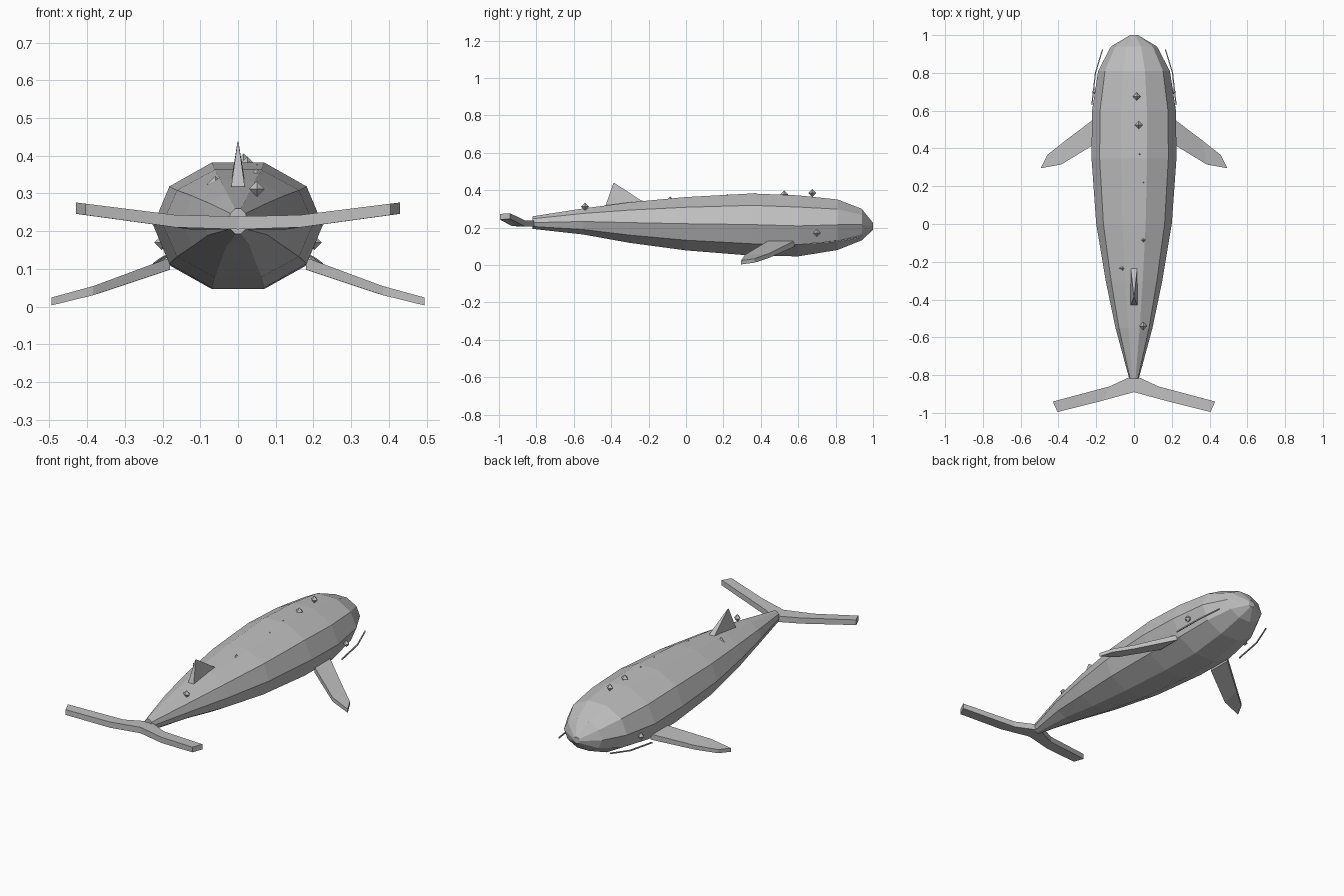
import bpy, bmesh, math
from mathutils import Matrix

if "Cube" in bpy.data.objects:
    bpy.data.objects.remove(bpy.data.objects["Cube"])

grey = bpy.data.materials.new("whale grey")
grey.diffuse_color = (0.52, 0.52, 0.52, 1)
grey.use_nodes = True
grey.node_tree.nodes["Principled BSDF"].inputs["Base Color"].default_value = grey.diffuse_color


def finish(bm, name, mirror=False):
    """Turn a bmesh into a flat-shaded object, optionally mirrored over x."""
    bmesh.ops.recalc_face_normals(bm, faces=bm.faces)
    mesh = bpy.data.meshes.new(name)
    bm.to_mesh(mesh)
    bm.free()
    mesh.materials.append(grey)
    ob = bpy.data.objects.new(name, mesh)
    bpy.context.collection.objects.link(ob)
    if mirror:
        mod = ob.modifiers.new("mirror", 'MIRROR')
        mod.use_axis[0] = True
        mod.merge_threshold = 0.0005
    return ob


def loft(rings, name, mirror=False, cap_start=True):
    """Skin a list of equal-length rings and close the ends."""
    bm = bmesh.new()
    vs = [[bm.verts.new(p) for p in r] for r in rings]
    n = len(rings[0])
    for a, b in zip(vs, vs[1:]):
        for i in range(n):
            j = (i + 1) % n
            bm.faces.new((a[i], a[j], b[j], b[i]))
    if cap_start:
        bm.faces.new(vs[0])
    bm.faces.new(vs[-1])
    return finish(bm, name, mirror)


def slab(sections, name, cap_start=True):
    """Flat fin: sections of (front x, y), (back x, y), front z, back z, thickness."""
    rings = []
    for (fx, fy), (bx, by), fz, bz, t in sections:
        rings.append([(fx, fy, fz), (bx, by, bz), (bx, by, bz + t), (fx, fy, fz + t)])
    return loft(rings, name, True, cap_start)


# Body: ten-sided rings of (y, half width, top z, bottom z)
stations = [(-0.82, 0.025, 0.26, 0.193), (-0.55, 0.098, 0.302, 0.163),
            (-0.30, 0.15, 0.335, 0.118), (0.0, 0.20, 0.363, 0.078),
            (0.35, 0.225, 0.382, 0.05), (0.60, 0.222, 0.372, 0.046),
            (0.81, 0.19, 0.35, 0.08), (0.94, 0.122, 0.30, 0.132),
            (1.0, 0.02, 0.225, 0.188)]
rings = []
for y, w, top, bot in stations:
    mid, h = (top + bot) / 2, (top - bot) / 2 / math.sin(math.radians(72))
    rings.append([(w * math.cos(k * math.pi / 5), y, mid + h * math.sin(k * math.pi / 5))
                  for k in range(10)])
loft(rings, "body")

# Side flippers
slab([((0.18, 0.58), (0.18, 0.44), 0.098, 0.098, 0.032),
      ((0.365, 0.44), (0.385, 0.315), 0.036, 0.030, 0.024),
      ((0.46, 0.365), (0.495, 0.295), 0.012, 0.003, 0.021)], "flippers")

# Tail flukes
slab([((0, -0.80), (0, -0.89), 0.205, 0.205, 0.034),
      ((0.13, -0.86), (0.165, -0.935), 0.205, 0.210, 0.033),
      ((0.43, -0.94), (0.405, -0.995), 0.246, 0.243, 0.03)], "tail_flukes", False)

# Dorsal fin: a narrow leaning pyramid
loft([[(-0.018, -0.43, 0.318), (0.018, -0.43, 0.318),
       (0.018, -0.225, 0.335), (-0.018, -0.225, 0.335)],
      [(-0.001, -0.388, 0.438), (0.001, -0.388, 0.438),
       (0.001, -0.382, 0.438), (-0.001, -0.382, 0.438)]], "dorsal_fin")

# Mouth lines: thin strips standing just off the head
loft([[(x - 0.005, y, z), (x + 0.001, y, z), (x + 0.001, y, z + 0.007), (x - 0.005, y, z + 0.007)]
      for x, y, z in [(0.225, 0.63, 0.108), (0.206, 0.80, 0.122), (0.168, 0.925, 0.143)]],
     "mouth_lines", True)


def knobs(places, name, r, mirror=False):
    """Small octahedrons at the given places."""
    bm = bmesh.new()
    for p in places:
        made = bmesh.ops.create_uvsphere(bm, u_segments=4, v_segments=2, radius=r,
                                         matrix=Matrix.Translation(p))
    return finish(bm, name, mirror)


# Eyes and back bumps
knobs([(0.202, 0.70, 0.17)], "eyes", 0.02, True)
knobs([(0.015, 0.675, 0.385), (0.025, 0.525, 0.377), (0.03, 0.37, 0.365),
       (0.05, 0.22, 0.358), (0.05, -0.085, 0.345), (-0.06, -0.235, 0.325),
       (0.05, -0.54, 0.312)], "back_bumps", 0.021)
